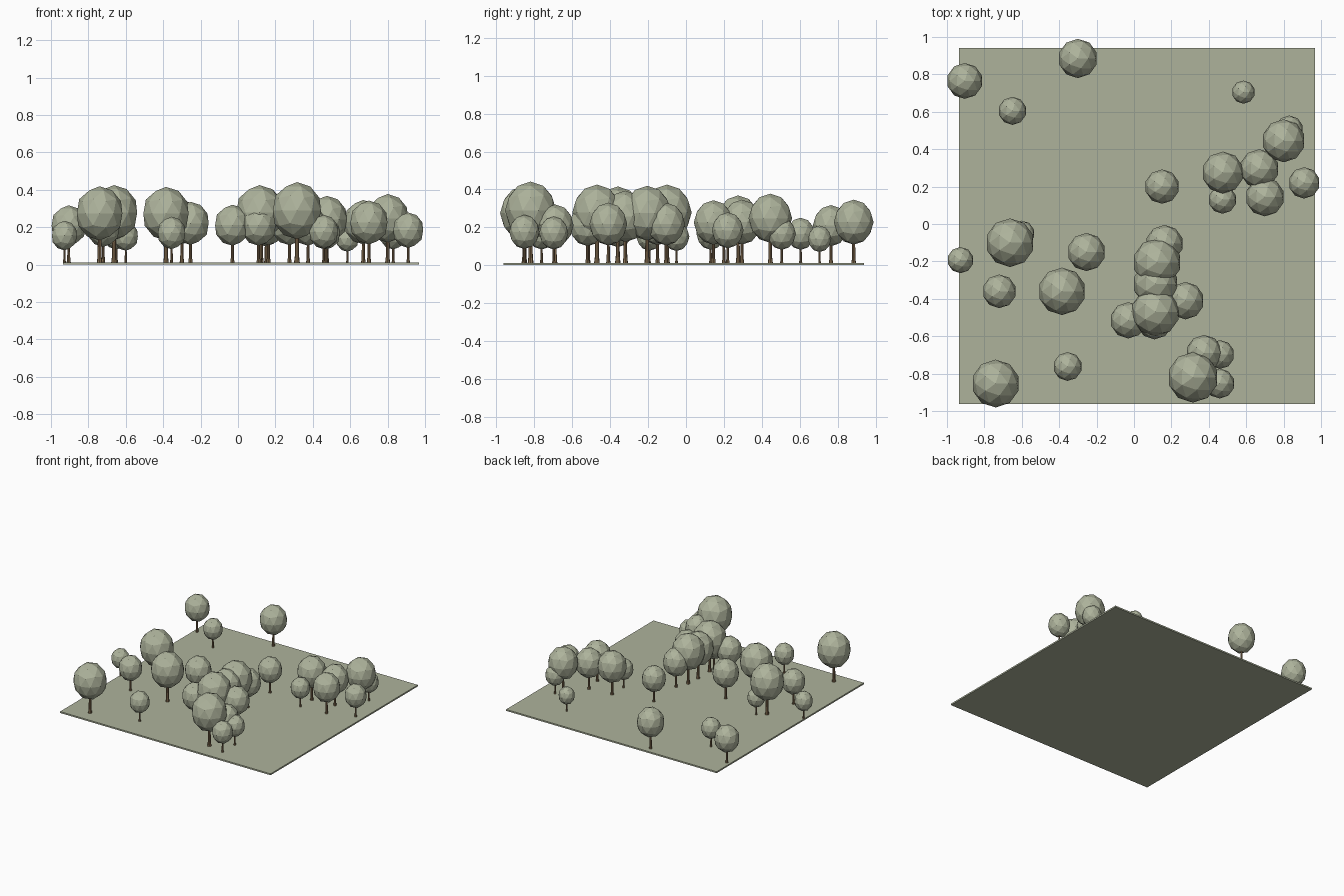
import bpy, bmesh, math
from mathutils import Matrix

if "Cube" in bpy.data.objects:
    bpy.data.objects.remove(bpy.data.objects["Cube"])


def material(name, rgb):
    m = bpy.data.materials.new(name)
    m.diffuse_color = (*rgb, 1)
    m.use_nodes = True
    m.node_tree.nodes["Principled BSDF"].inputs["Base Color"].default_value = m.diffuse_color
    return m


LEAF = material("sage green", (0.42, 0.45, 0.33))
BARK = material("brown bark", (0.24, 0.16, 0.085))
GROUND_TOP = 0.012

# x, y and crown radius of every tree
TREES = [
    (-.905, .765, .096), (-.30, .885, .105), (-.65, .605, .075), (.585, .705, .062),
    (.80, .445, .115), (.83, .505, .075), (.91, .22, .084), (.475, .275, .112),
    (.67, .295, .105), (.70, .145, .104), (.473, .13, .075), (.15, .20, .092),
    (-.663, -.10, .13), (-.60, -.05, .068), (-.928, -.193, .07), (-.72, -.36, .09),
    (-.254, -.15, .102), (-.385, -.36, .127), (-.74, -.853, .128), (-.355, -.762, .077),
    (.163, -.105, .10), (.123, -.205, .128), (.115, -.32, .12), (.115, -.47, .13),
    (.275, -.41, .10), (-.03, -.515, .097), (.11, -.52, .097), (.375, -.69, .097),
    (.46, -.698, .077), (.315, -.82, .135), (.458, -.853, .08),
]


def finish(bm, name, mat, loc=(0, 0, 0)):
    me = bpy.data.meshes.new(name)
    bm.to_mesh(me)
    bm.free()
    me.materials.append(mat)
    ob = bpy.data.objects.new(name, me)
    ob.location = loc
    bpy.context.collection.objects.link(ob)
    return ob


# Ground slab
bm = bmesh.new()
bmesh.ops.create_cube(bm, size=1, matrix=Matrix.Translation((.0165, -.011, GROUND_TOP / 2))
                      @ Matrix.Diagonal((1.903, 1.902, GROUND_TOP, 1)))
finish(bm, "ground", LEAF)

for x, y, r in TREES:
    # Faceted, slightly tall crown
    bm = bmesh.new()
    bmesh.ops.create_icosphere(bm, subdivisions=2, radius=r,
                               matrix=Matrix.Diagonal((1, 1, 1.13, 1)))
    finish(bm, "crown", LEAF, (x, y, GROUND_TOP + 2.05 * r))

    # Trunk: flared foot, then a straight taper into the crown
    bm = bmesh.new()
    rings = []
    for h, rad in ((0, .115), (.25, .085), (1.3, .07)):
        rings.append([bm.verts.new((rad * r * math.cos(a * math.tau / 8),
                                    rad * r * math.sin(a * math.tau / 8), h * r))
                      for a in range(8)])
    for lo, hi in zip(rings, rings[1:]):
        for i in range(8):
            j = (i + 1) % 8
            bm.faces.new((lo[i], lo[j], hi[j], hi[i]))
    bm.faces.new(rings[0][::-1])
    bm.faces.new(rings[-1])
    finish(bm, "trunk", BARK, (x, y, GROUND_TOP))
